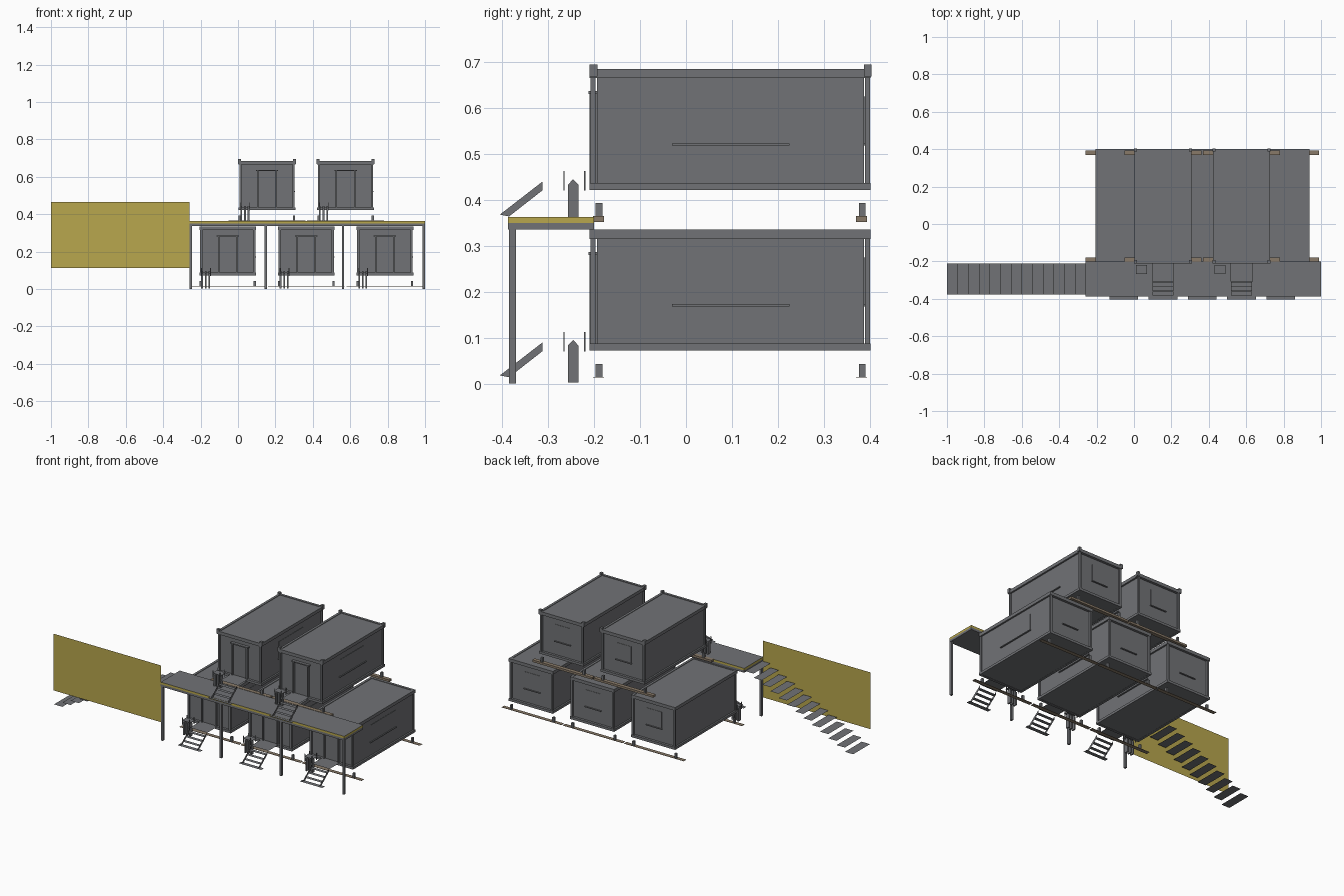
import bpy
import bmesh
from mathutils import Vector

cube = bpy.data.objects.get("Cube")
if cube:
    bpy.data.objects.remove(cube, do_unlink=True)


def material(name, rgb):
    m = bpy.data.materials.new(name)
    m.use_nodes = True
    m.diffuse_color = (*rgb, 1)
    m.node_tree.nodes["Principled BSDF"].inputs["Base Color"].default_value = (*rgb, 1)
    return m


GREY = material("steel grey", (0.165, 0.17, 0.18))
YELLOW = material("ochre yellow", (0.48, 0.385, 0.075))
BROWN = material("timber brown", (0.25, 0.195, 0.14))


def part(name, boxes, mats, origin=(0, 0, 0), rule=None):
    """One object from (x0, x1, y0, y1, z0, z1) boxes; an axis of zero size gives a flat sheet."""
    bm = bmesh.new()
    for b in boxes:
        lo, hi = Vector(b[0::2]), Vector(b[1::2])
        flat = [i for i in range(3) if hi[i] - lo[i] < 1e-6]
        if flat:
            u, v = [i for i in range(3) if i != flat[0]]
            corners = []
            for du, dv in ((0, 0), (1, 0), (1, 1), (0, 1)):
                p = lo.copy()
                p[u], p[v] = (lo[u], hi[u])[du], (lo[v], hi[v])[dv]
                corners.append(bm.verts.new(p))
            bm.faces.new(corners)
        else:
            for v in bmesh.ops.create_cube(bm, size=1)["verts"]:
                v.co = Vector([(lo[i] + hi[i]) / 2 + v.co[i] * (hi[i] - lo[i]) for i in range(3)])
    return finish(name, bm, mats, origin, rule)


def finish(name, bm, mats, origin, rule=None):
    bm.normal_update()
    if rule:
        for f in bm.faces:
            f.material_index = rule(f)
    me = bpy.data.meshes.new(name)
    bm.to_mesh(me)
    bm.free()
    for m in mats:
        me.materials.append(m)
    ob = bpy.data.objects.new(name, me)
    ob.location = origin
    bpy.context.collection.objects.link(ob)
    return ob


def prism(name, profile, xs, thick, origin):
    """Extrude a (y, z) profile along x at every position in xs."""
    bm = bmesh.new()
    for x in xs:
        face = bm.faces.new([bm.verts.new((x, y, z)) for y, z in profile])
        if thick:
            r = bmesh.ops.extrude_face_region(bm, geom=[face])
            bmesh.ops.translate(bm, vec=(thick, 0, 0),
                                verts=[v for v in r["geom"] if isinstance(v, bmesh.types.BMVert)])
    bmesh.ops.recalc_face_normals(bm, faces=bm.faces)
    return finish(name, bm, [GREY], origin)


# Container extents relative to its centre line and level
W, Y0, Y1 = 0.152, -0.21, 0.402
T = 0.015


def container(tag, x, z, upper):
    o = (x, 0, z)
    part(tag + "_body", [(-0.142, 0.142, -0.194, 0.387, 0.073, 0.332)], [GREY], o)
    # Top and bottom frames
    rails = []
    for z0, z1 in ((0.072, 0.087), (0.315, 0.335)):
        rails += [(s * W - T / 2 - s * T / 2, s * W + T / 2 - s * T / 2, Y0, Y1, z0, z1) for s in (-1, 1)]
        rails += [(-W + T, W - T, y, y + T, z0, z1) for y in (Y0, Y1 - T)]
    part(tag + "_frame", rails, [GREY], o)
    # Corner posts and castings
    corners = [(sx, y) for sx in (-1, 1) for y in (Y0, Y1 - T)]
    part(tag + "_corner_posts", [(sx * 0.142 - 0.006, sx * 0.142 + 0.006, y + 0.002, y + 0.013, 0.087, 0.315)
                                 for sx, y in corners], [GREY], o)
    if upper:
        part(tag + "_corner_castings", [(sx * 0.148 - 0.008, sx * 0.148 + 0.008, y, y + T + 0.002, 0.318, 0.345)
                                        for sx, y in corners], [GREY], o)
    # Door with jambs and header
    part(tag + "_door", [(-0.045, 0.045, -0.2, -0.194, 0.087, 0.28)], [GREY], o)
    part(tag + "_door_frame", [(-0.053, -0.045, Y0, -0.194, 0.087, 0.28), (0.045, 0.053, Y0, -0.194, 0.087, 0.28),
                               (-0.06, 0.06, -0.212, -0.194, 0.28, 0.287)], [GREY], o)
    # Side and back windows with sills
    part(tag + "_windows", [(0.142, 0.144, -0.025, 0.218, 0.173, 0.275),
                            (-0.05, 0.05, 0.387, 0.389, 0.173, 0.275)], [GREY], o)
    part(tag + "_window_sills", [(0.142, 0.15, -0.031, 0.225, 0.168, 0.173),
                                 (-0.055, 0.055, 0.387, 0.395, 0.168, 0.173)], [GREY], o)
    # Ground beams and feet
    drop = 0.013 if upper else 0.002
    part(tag + "_beams", [(-0.205, 0.205, y, y + 0.024, 0.015 - drop, 0.015) for y in (-0.202, 0.37)], [BROWN], o)
    part(tag + "_feet", [(sx * 0.145 - 0.006, sx * 0.145 + 0.006, y, y + T, 0.015, 0.043)
                         for sx in (-1, 1) for y in (-0.197, 0.376)], [GREY], o)
    # Entrance stairs: sheet stringers, treads and landing
    prism(tag + "_stair_stringers", [(-0.405, 0.018), (-0.385, 0.014), (-0.312, 0.071), (-0.312, 0.09)],
          (-0.057, 0.057), 0, o)
    treads = [(-0.057, 0.057, -0.383 + i * 0.025, -0.36 + i * 0.025, 0.032 + i * 0.019, 0.032 + i * 0.019)
              for i in range(3)]
    treads.append((-0.077, 0.077, -0.404, -0.378, 0.012, 0.012))
    part(tag + "_stair_treads", treads, [GREY], o)
    part(tag + "_landing", [(-0.06, 0.06, -0.308, -0.212, 0.089, 0.089)], [GREY], o)
    # Small stand beside the door
    prism(tag + "_stand_posts", [(-0.257, 0.003), (-0.234, 0.003), (-0.234, 0.083), (-0.2455, 0.095), (-0.257, 0.083)],
          (-0.142, -0.122, -0.103), 0.009, o)
    part(tag + "_stand_top", [(-0.145, -0.085, -0.267, -0.22, 0.096, 0.096)], [GREY], o)
    part(tag + "_stand_handles", [(x0, x0 + 0.004, y, y + 0.003, 0.07, 0.113)
                                  for x0 in (-0.142, -0.094) for y in (-0.267, -0.222)], [GREY], o)


for i in range(3):
    container("lower_container_%d" % (i + 1), -0.055 + 0.42 * i, 0, False)
for i in range(2):
    container("upper_container_%d" % (i + 1), 0.155 + 0.42 * i, 0.35, True)

# Walkway: grey slab, yellow edging with grey floor, front posts
part("walkway_slab", [(-0.26, 1, -0.387, -0.2, 0.336, 0.35)], [GREY])
part("walkway_deck", [(-0.26, 1, -0.387, -0.2, 0.35, 0.363)], [GREY, YELLOW],
     rule=lambda f: 0 if abs(f.normal.z) > 0.5 else 1)
part("walkway_posts", [(x, x + 0.013, -0.385, -0.37, 0, 0.336) for x in (-0.26, 0.143, 0.555, 0.986)], [GREY])

# Long staircase of open treads and its yellow side screen
N, PITCH = 13, 0.057
part("long_stair_treads", [(-1 + i * PITCH, -1 + (i + 1) * PITCH, -0.377, -0.212, 0.023 + i * 0.0265, 0.023 + i * 0.0265)
                           for i in range(N)], [GREY])
part("stair_screen", [(-1, -0.26, -0.384, -0.384, 0.113, 0.465)], [YELLOW])
